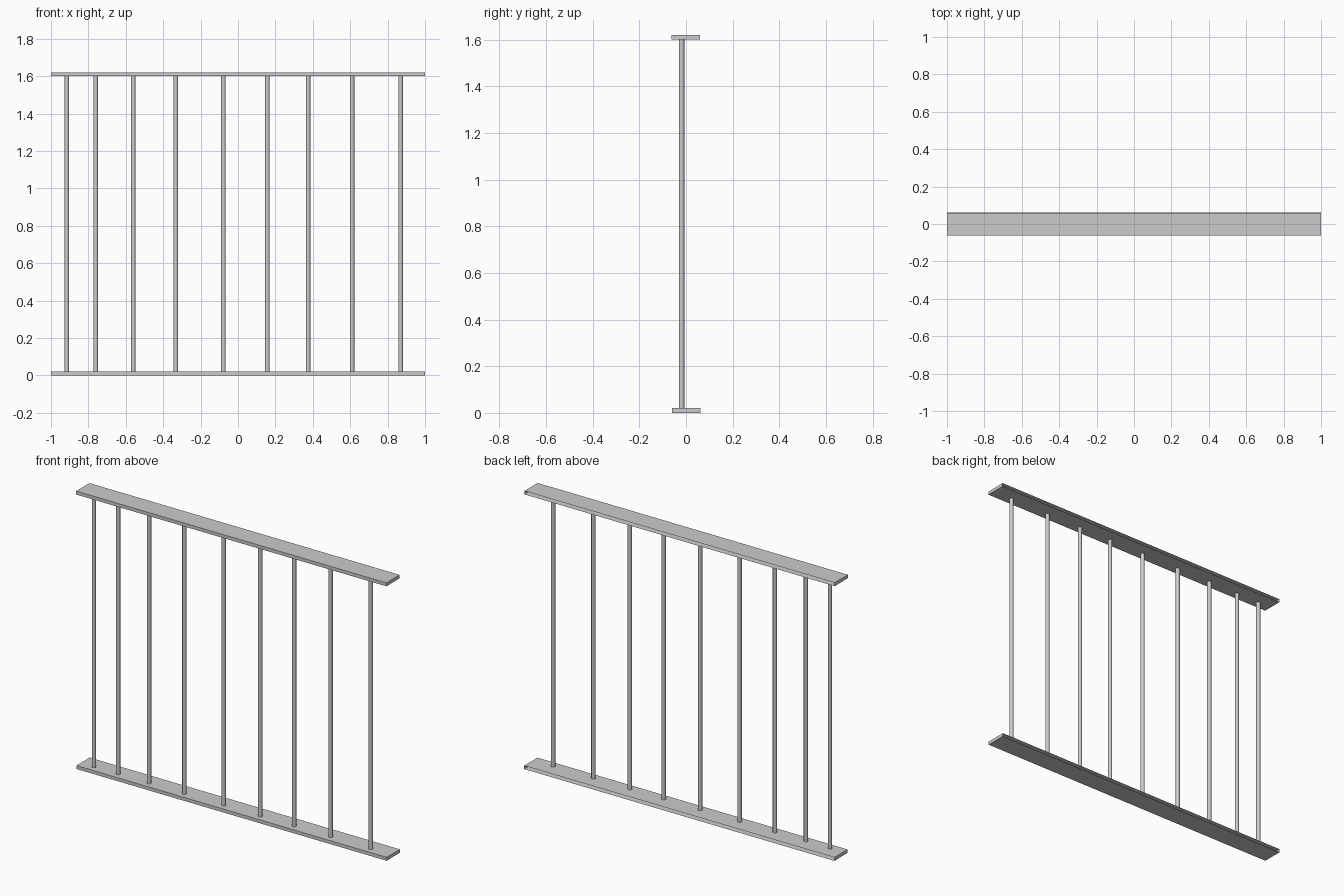
import bpy, bmesh

if "Cube" in bpy.data.objects:
    bpy.data.objects.remove(bpy.data.objects["Cube"])

grey = bpy.data.materials.new("plain grey")
grey.diffuse_color = (0.6, 0.6, 0.6, 1)
grey.use_nodes = True
grey.node_tree.nodes["Principled BSDF"].inputs["Base Color"].default_value = grey.diffuse_color


def add_object(name, bm):
    mesh = bpy.data.meshes.new(name)
    bm.to_mesh(mesh)
    bm.free()
    mesh.materials.append(grey)
    obj = bpy.data.objects.new(name, mesh)
    bpy.context.collection.objects.link(obj)
    return obj


def rail(name, y, z):
    """Flat hollow rail, open along its back edge."""
    bm = bmesh.new()
    bmesh.ops.create_cube(bm, size=1)
    bmesh.ops.scale(bm, vec=(2.0, 0.122, 0.02), verts=bm.verts)
    bmesh.ops.translate(bm, vec=(0, y, z), verts=bm.verts)
    bm.normal_update()
    back = [f for f in bm.faces if f.normal.y > 0.9]
    bmesh.ops.delete(bm, geom=back, context='FACES_ONLY')
    add_object(name, bm)


def bar(name, x):
    """Slim round upright between the rails."""
    bm = bmesh.new()
    bmesh.ops.create_cone(bm, cap_ends=True, segments=12,
                          radius1=0.0118, radius2=0.0118, depth=1.58)
    bmesh.ops.translate(bm, vec=(x, -0.019, 0.81), verts=bm.verts)
    for f in bm.faces:
        f.smooth = len(f.verts) == 4
    for e in bm.edges:
        e.smooth = all(len(f.verts) == 4 for f in e.link_faces)
    add_object(name, bm)


# Rails
rail("bottom_rail", 0.001, 0.01)
rail("top_rail", -0.001, 1.61)

# Unevenly spaced uprights
for i, x in enumerate((-0.915, -0.76, -0.56, -0.332, -0.078,
                       0.157, 0.375, 0.61, 0.87)):
    bar(f"upright_bar_{i + 1}", x)
